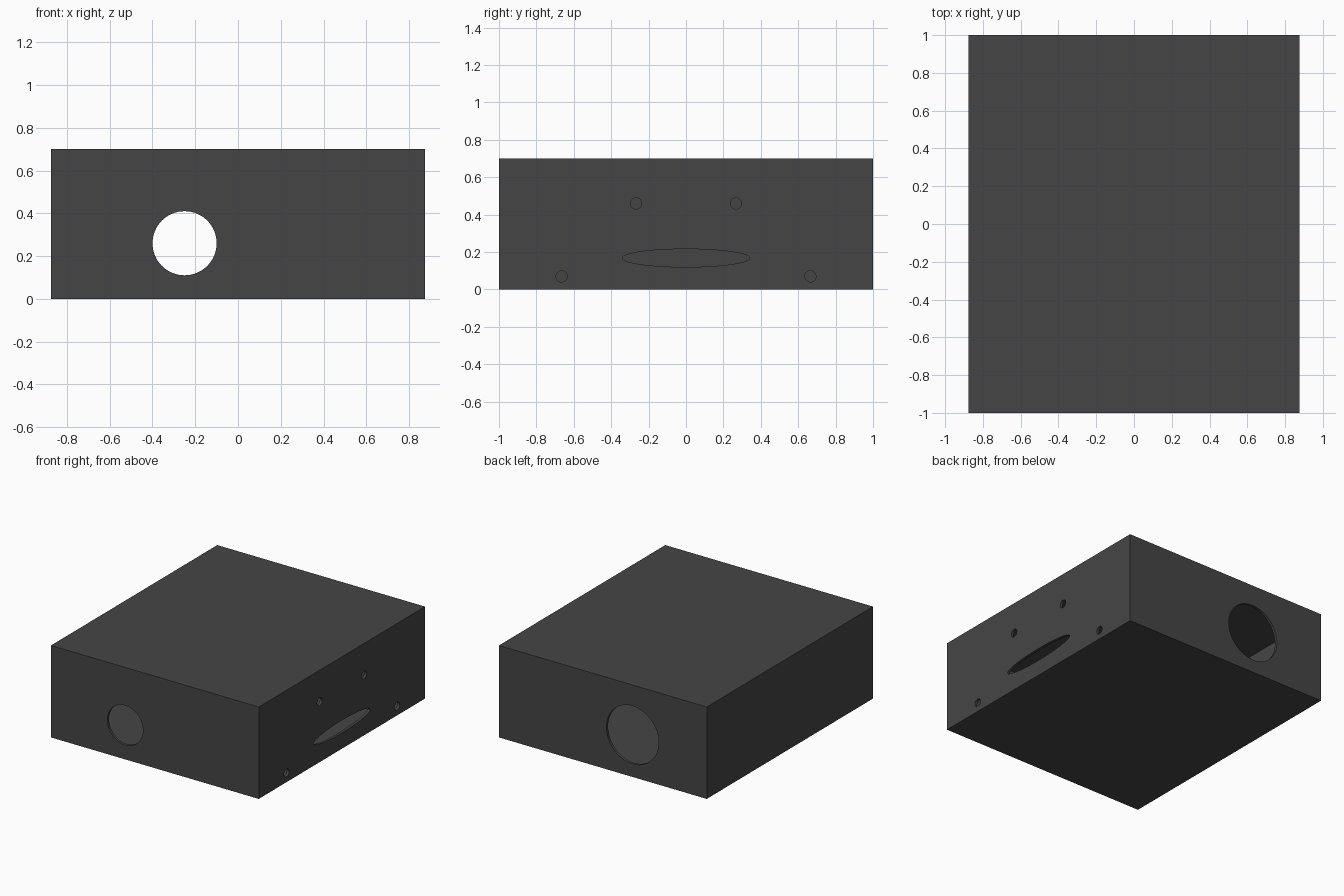
import bpy, bmesh
from math import pi
from mathutils import Matrix

if "Cube" in bpy.data.objects:
    bpy.data.objects.remove(bpy.data.objects["Cube"])

W, L, H, T = 1.75, 2.0, 0.70, 0.02   # outer size and wall thickness


def make_object(name, bm):
    mesh = bpy.data.meshes.new(name)
    bm.to_mesh(mesh)
    bm.free()
    obj = bpy.data.objects.new(name, mesh)
    bpy.context.collection.objects.link(obj)
    return obj


def box(bm, inset):
    size = (W - 2 * inset, L - 2 * inset, H - 2 * inset, 1)
    m = Matrix.Translation((0, 0, H / 2)) @ Matrix.Diagonal(size)
    return bmesh.ops.create_cube(bm, size=1, matrix=m)["verts"]


def plug(bm, loc, axis, r1, r2, segments=64):
    """Short elliptical cylinder: r1 is horizontal, r2 vertical."""
    turn = Matrix.Rotation(pi / 2, 4, 'X')
    if axis == 'X':
        turn = Matrix.Rotation(pi / 2, 4, 'Z') @ turn
    m = Matrix.Translation(loc) @ turn @ Matrix.Diagonal((r1, r2, 1, 1))
    bmesh.ops.create_cone(bm, cap_ends=True, segments=segments, radius1=1,
                          radius2=1, depth=0.1, matrix=m)


# Hollow enclosure: outer box with an inward-facing inner box
bm = bmesh.new()
box(bm, 0)
inner = box(bm, T)
faces = list({f for v in inner for f in v.link_faces})
bmesh.ops.reverse_faces(bm, faces=faces)
enclosure = make_object("enclosure", bm)

# Openings: front and back ports, side slot, four screw holes
bm = bmesh.new()
plug(bm, (-0.25, -L / 2, 0.26), 'Y', 0.15, 0.15)
plug(bm, (-0.25, L / 2, 0.32), 'Y', 0.22, 0.22)
plug(bm, (W / 2, 0, 0.168), 'X', 0.34, 0.048)
for side in (-1, 1):
    for y, z in ((0.267, 0.46), (0.665, 0.07)):
        plug(bm, (W / 2, side * y, z), 'X', 0.03, 0.03, 32)
cutter = make_object("opening_cutter", bm)
cutter.hide_render = True

mod = enclosure.modifiers.new("openings", 'BOOLEAN')
mod.operation = 'DIFFERENCE'
mod.solver = 'EXACT'
mod.object = cutter
bpy.context.view_layer.objects.active = enclosure
enclosure.select_set(True)
cutter.select_set(False)
bpy.ops.object.modifier_apply(modifier=mod.name)
bpy.data.objects.remove(cutter)
bpy.ops.object.shade_smooth_by_angle()

# Dark grey finish
mat = bpy.data.materials.new("dark_grey")
mat.diffuse_color = (0.06, 0.06, 0.06, 1)
mat.use_nodes = True
mat.node_tree.nodes["Principled BSDF"].inputs["Base Color"].default_value = mat.diffuse_color
enclosure.data.materials.clear()
enclosure.data.materials.append(mat)
